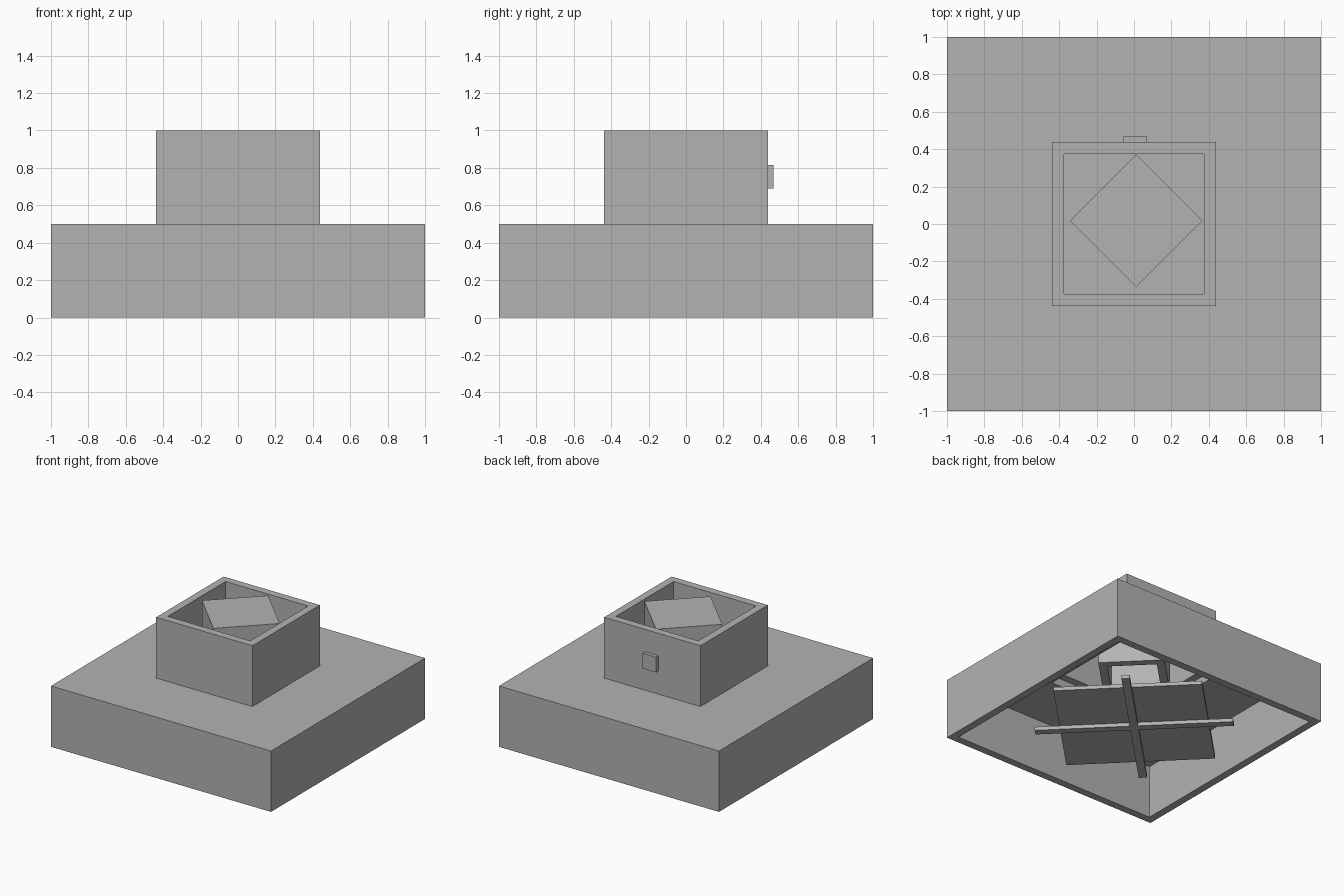
import bpy
import bmesh
from math import radians
from mathutils import Matrix, Vector

old = bpy.data.objects.get("Cube")
if old:
    bpy.data.objects.remove(old, do_unlink=True)

GREY = (0.45, 0.45, 0.45, 1)
metal = bpy.data.materials.new("plain grey")
metal.use_nodes = True
metal.diffuse_color = GREY
metal.node_tree.nodes["Principled BSDF"].inputs["Base Color"].default_value = GREY

WALL = 0.0625
CENTRE = (0.0125, 0.0175)   # shared axis of the turned inner parts


def finish(name, bm, centre=(0, 0), turn=0):
    bmesh.ops.recalc_face_normals(bm, faces=bm.faces)
    mesh = bpy.data.meshes.new(name)
    bm.to_mesh(mesh)
    bm.free()
    mesh.materials.append(metal)
    obj = bpy.data.objects.new(name, mesh)
    obj.location = (*centre, 0)
    obj.rotation_euler.z = radians(turn)
    bpy.context.collection.objects.link(obj)
    return obj


def box(name, size, z0, centre=(0, 0), turn=0):
    """Solid block standing on z0."""
    bm = bmesh.new()
    place = Matrix.Translation((0, 0, z0 + size[2] / 2)) @ Matrix.Diagonal((*size, 1))
    bmesh.ops.create_cube(bm, size=1, matrix=place)
    return finish(name, bm, centre, turn)


def shell(name, rings, closed, centre=(0, 0), turn=0):
    """Loft square rings given as (half width, z); join the ends or cap them."""
    bm = bmesh.new()
    corners = [(-1, -1), (1, -1), (1, 1), (-1, 1)]
    loops = [[bm.verts.new(Vector((x * h, y * h, z))) for x, y in corners]
             for h, z in rings]
    pairs = list(zip(loops, loops[1:]))
    if closed:
        pairs.append((loops[-1], loops[0]))
    else:
        bm.faces.new(loops[0])
        bm.faces.new(loops[-1])
    for a, b in pairs:
        for i in range(4):
            j = (i + 1) % 4
            bm.faces.new((a[i], a[j], b[j], b[i]))
    return finish(name, bm, centre, turn)


HALF, NECK, TOP = 1, 0.4375, 0.5

# Wide hood, open below, with a square opening in its top
shell("hood_base", [(HALF, 0), (HALF, TOP), (NECK, TOP), (NECK, TOP - WALL),
                    (HALF - WALL, TOP - WALL), (HALF - WALL, 0)], True)

# Square collar over the opening
shell("collar", [(NECK, TOP), (NECK, 1), (NECK - WALL, 1), (NECK - WALL, TOP)], True)

# Turned inner duct, closed on top and open below
shell("inner_duct", [(0.25, 0.99), (0.25, TOP - WALL), (0.25 - WALL, TOP - WALL),
                     (0.25 - WALL, 0.99 - WALL)], False, CENTRE, 45)

# Lower baffle carried by two crossed bars
box("baffle_plate", (1.125, 1.125, 0.03), 0.03, CENTRE, 45)
for side, turn in (("left", 45), ("right", -45)):
    box(side + "_cross_bar", (1.5, WALL, 0.03), 0, CENTRE, turn)

# Small button on the back of the collar
box("back_button", (0.125, 0.03, 0.125), 0.69, (0.0075, NECK + 0.015))
